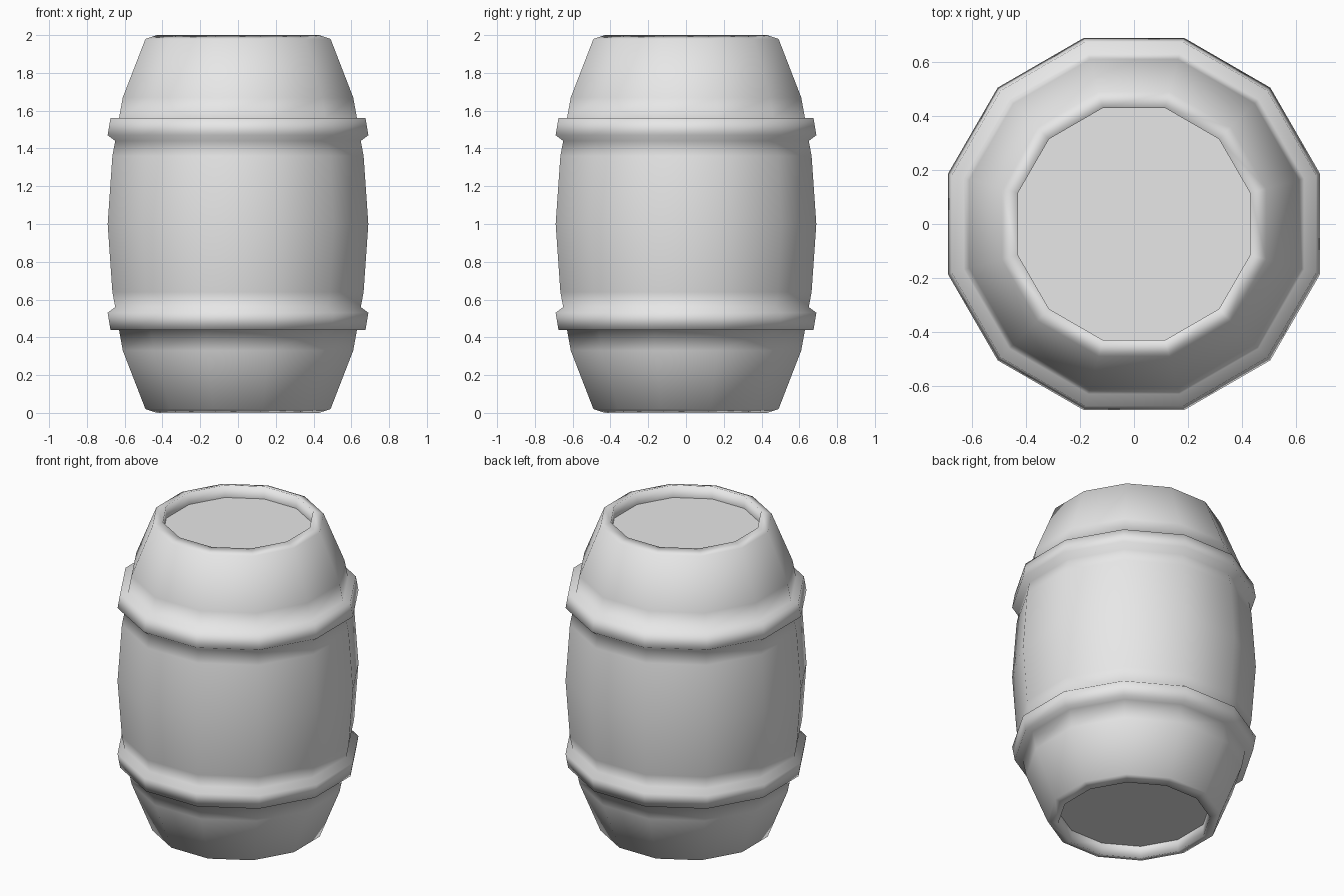
import bpy
import bmesh
from math import cos, sin, pi

SIDES = 12
old = bpy.data.objects.get("Cube")
if old:
    bpy.data.objects.remove(old, do_unlink=True)

grey = bpy.data.materials.new("plain grey")
grey.use_nodes = True
colour = (0.8, 0.8, 0.8, 1)
grey.diffuse_color = colour
grey.node_tree.nodes["Principled BSDF"].inputs["Base Color"].default_value = colour

# Upper half of the wall: (distance to flat side, height above the middle)
upper = [(0.69, 0), (0.665, 0.36), (0.65, 0.44), (0.69, 0.47), (0.675, 0.56),
         (0.63, 0.56), (0.61, 0.67), (0.49, 0.98), (0.43, 1.0), (0.43, 0.92)]
profile = [(r, -h) for r, h in reversed(upper[1:])] + upper


def ring(bm, apothem, z):
    radius = apothem / cos(pi / SIDES)
    angles = [(i + 0.5) * 2 * pi / SIDES for i in range(SIDES)]
    return [bm.verts.new((radius * cos(a), radius * sin(a), z)) for a in angles]


def finish(bm, name, smooth):
    mesh = bpy.data.meshes.new(name)
    for face in bm.faces:
        face.smooth = smooth
    bm.to_mesh(mesh)
    bm.free()
    mesh.materials.append(grey)
    obj = bpy.data.objects.new(name, mesh)
    bpy.context.collection.objects.link(obj)


# Staved wall with both hoops and the rims
bm = bmesh.new()
rings = [ring(bm, r, 1 + h) for r, h in profile]
for low, high in zip(rings, rings[1:]):
    for i in range(SIDES):
        j = (i + 1) % SIDES
        bm.faces.new((low[i], low[j], high[j], high[i]))
finish(bm, "barrel_wall", True)

# Recessed flat ends
for name, z, up in (("top_lid", 1.92, True), ("bottom_lid", 0.08, False)):
    bm = bmesh.new()
    verts = ring(bm, 0.43, z)
    bm.faces.new(verts if up else verts[::-1])
    finish(bm, name, False)
